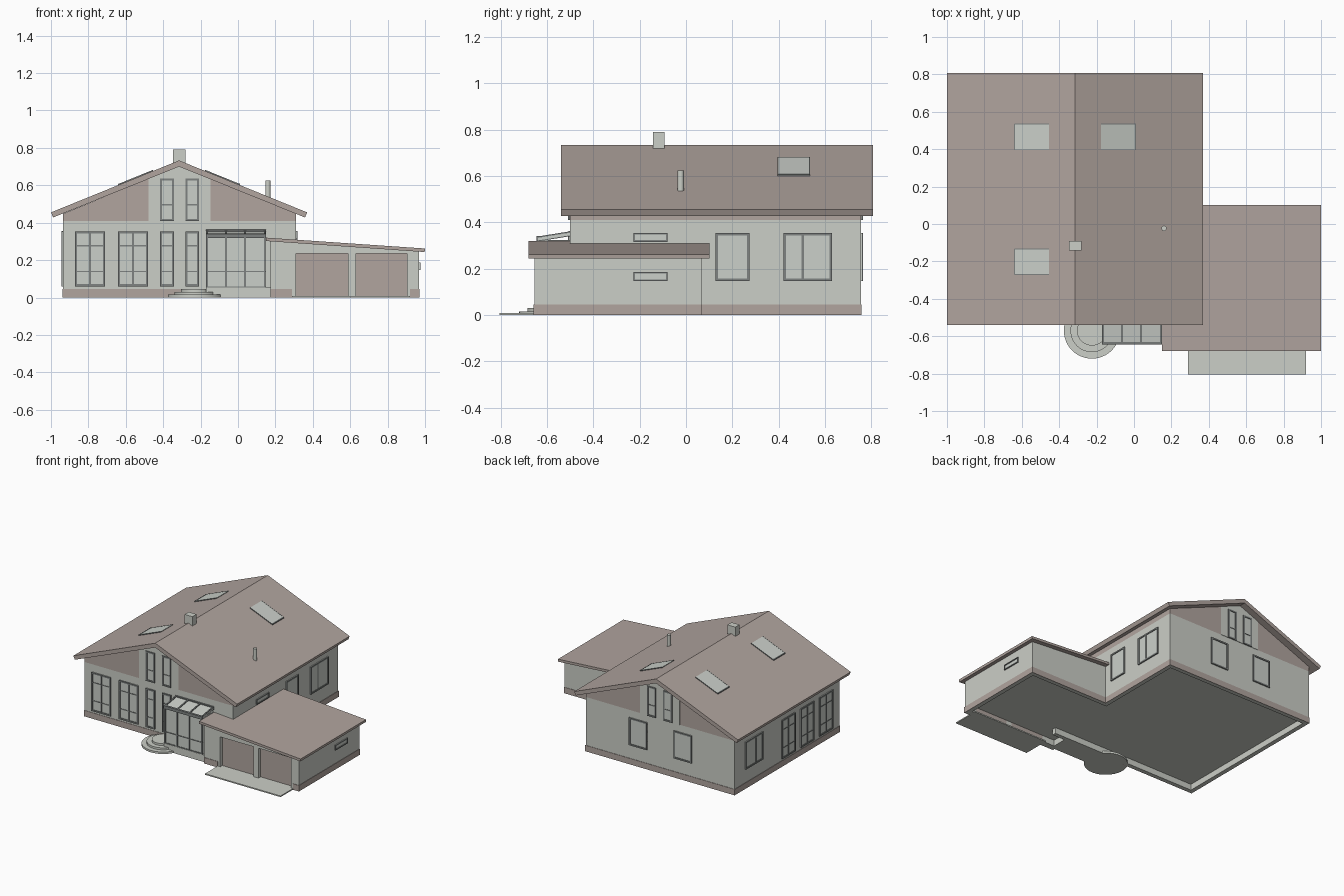
import bpy, bmesh, math
from mathutils import Vector

if "Cube" in bpy.data.objects:
    bpy.data.objects.remove(bpy.data.objects["Cube"])


def material(name, rgb):
    m = bpy.data.materials.new(name)
    m.diffuse_color = (*rgb, 1)
    m.use_nodes = True
    m.node_tree.nodes["Principled BSDF"].inputs["Base Color"].default_value = m.diffuse_color
    return m


LIGHT = material("light_plaster", (0.60, 0.62, 0.57))
BROWN = material("brown_cladding", (0.44, 0.375, 0.345))
DARK = material("dark_frame", (0.21, 0.225, 0.22))
GLASS = material("pale_glass", (0.60, 0.63, 0.59))
MATS = [LIGHT, BROWN, DARK, GLASS]


def finish(name, bm):
    bmesh.ops.recalc_face_normals(bm, faces=bm.faces)
    me = bpy.data.meshes.new(name)
    bm.to_mesh(me)
    bm.free()
    for m in MATS:
        me.materials.append(m)
    ob = bpy.data.objects.new(name, me)
    bpy.context.collection.objects.link(ob)
    return ob


def add_box(bm, x, y, z, mat, place=lambda p: p):
    v = [bm.verts.new(place(Vector((a, b, c)))) for a in x for b in y for c in z]
    for f in ((0, 1, 3, 2), (4, 6, 7, 5), (0, 4, 5, 1), (2, 3, 7, 6), (0, 2, 6, 4), (1, 5, 7, 3)):
        bm.faces.new([v[i] for i in f]).material_index = MATS.index(mat)


def box(name, x, y, z, mat):
    bm = bmesh.new()
    add_box(bm, x, y, z, mat)
    return finish(name, bm)


def prism(name, profile, y0, y1, mat):
    """Extrude an (x, z) outline along y."""
    bm = bmesh.new()
    rings = [[bm.verts.new((x, y, z)) for x, z in profile] for y in (y0, y1)]
    n = len(profile)
    bm.faces.new(rings[0])
    bm.faces.new(rings[1])
    for i in range(n):
        j = (i + 1) % n
        bm.faces.new((rings[0][i], rings[0][j], rings[1][j], rings[1][i]))
    for f in bm.faces:
        f.material_index = MATS.index(mat)
    return finish(name, bm)


def cylinder(name, x, y, z0, z1, r, mat, n):
    bm = bmesh.new()
    bmesh.ops.create_cone(bm, cap_ends=True, segments=n, radius1=r, radius2=r, depth=z1 - z0)
    bmesh.ops.translate(bm, verts=bm.verts, vec=(x, y, (z0 + z1) / 2))
    for f in bm.faces:
        f.material_index = MATS.index(mat)
        f.smooth = abs(f.normal.z) < 0.5
    ob = finish(name, bm)
    for e in ob.data.edges:
        a, b = (ob.data.vertices[i].co.z for i in e.vertices)
        e.use_edge_sharp = abs(a - b) < 1e-5
    return ob


# main house limits
X0, X1, Y0, Y1 = -0.935, 0.31, -0.50, 0.755
GX0, GX1, GY0, GY1 = 0.175, 0.968, -0.655, 0.067
RIDGE = -0.315
PLINTH = 0.045

# wall frames: (u, outward distance, z) -> world
WALLS = {
    "front": lambda p: Vector((p.x, Y0 - p.y, p.z)),
    "back": lambda p: Vector((p.x, Y1 + p.y, p.z)),
    "left": lambda p: Vector((X0 - p.y, p.x, p.z)),
    "right": lambda p: Vector((X1 + p.y, p.x, p.z)),
    "garage": lambda p: Vector((GX1 + p.y, p.x, p.z)),
}


def window(name, wall, u, z, cols=(), rows=(), t=0.011):
    """Pane with outer frame, plus bars at fractional columns and rows."""
    bm = bmesh.new()
    place = WALLS[wall]
    (u0, u1), (z0, z1) = u, z
    add_box(bm, u, (-0.01, 0.004), z, GLASS, place)
    for a in (u0, u1 - t):
        add_box(bm, (a, a + t), (-0.01, 0.009), z, DARK, place)
    for b in (z0, z1 - t):
        add_box(bm, (u0 + t, u1 - t), (-0.01, 0.009), (b, b + t), DARK, place)
    for c in cols:
        m = u0 + c * (u1 - u0)
        add_box(bm, (m - 0.005, m + 0.005), (-0.01, 0.008), (z0 + t, z1 - t), DARK, place)
    for r in rows:
        m = z0 + r * (z1 - z0)
        add_box(bm, (u0 + t, u1 - t), (-0.01, 0.007), (m - 0.003, m + 0.003), DARK, place)
    return finish(name, bm)


# main walls and gables
box("main_walls", (X0, X1), (Y0, Y1), (PLINTH, 0.41), LIGHT)
prism("gable_cladding", [(X0, 0.41), (X1, 0.41), (X1, 0.448), (RIDGE, 0.702), (X0, 0.448)], Y0, Y1, BROWN)
centre = [(-0.478, 0.41), (-0.146, 0.41), (-0.146, 0.633), (RIDGE, 0.702), (-0.478, 0.635)]
prism("front_gable_panel", centre, Y0 - 0.003, Y0 + 0.01, LIGHT)
prism("back_gable_panel", centre, Y1 - 0.01, Y1 + 0.003, LIGHT)

# main roof
prism("main_roof", [(-1, 0.455), (RIDGE, 0.733), (0.37, 0.455), (0.358, 0.428), (RIDGE, 0.70), (-0.988, 0.428)],
      -0.54, 0.807, BROWN)

# garage: body behind recessed doors, front piers and lintel, lean-to roof
garage_top = lambda x: 0.303 - (x - 0.15) * 0.0682
prism("garage_body", [(GX0, PLINTH), (GX1, PLINTH), (GX1, garage_top(GX1)), (GX0, garage_top(GX0))],
      -0.62, GY1, LIGHT)
prism("garage_lintel", [(GX0, 0.235), (GX1, 0.235), (GX1, garage_top(GX1)), (GX0, garage_top(GX0))],
      GY0, -0.615, LIGHT)
for i, (a, b) in enumerate(((GX0, 0.31), (0.588, 0.63), (0.904, GX1))):
    box(f"garage_pier_{i}", (a, b), (GY0, -0.61), (0, 0.24), LIGHT)
for i, (a, b) in enumerate(((0.31, 0.588), (0.63, 0.904))):
    box(f"garage_door_{i}", (a, b), (-0.63, -0.61), (0.005, 0.236), BROWN)
prism("garage_roof", [(0.15, 0.32), (1.0, 0.262), (0.998, 0.243), (0.15, 0.302)], -0.68, 0.102, BROWN)
box("driveway", (0.288, 0.92), (-0.805, -0.60), (0, 0.009), LIGHT)

# plinth: hollow light foundation with thin brown facing
T, F = 0.03, 0.003
bm = bmesh.new()
for x, y in (((X0, X0 + T), (Y0, Y1)), ((X1 - T, X1), (GY1, Y1)), ((X0, X1), (Y1 - T, Y1)), ((X0, X1), (Y0, Y0 + T)),
             ((GX1 - T, GX1), (GY0, GY1)), ((X1 - T, GX1), (GY1 - T, GY1)), ((GX0, GX0 + T), (GY0, Y0))):
    add_box(bm, x, y, (0, PLINTH), LIGHT)
finish("foundation", bm)
bm = bmesh.new()
for x, y in (((X0 - F, X0), (Y0 - F, Y1 + F)), ((X1, X1 + F), (GY1, Y1 + F)), ((X0, X1), (Y1, Y1 + F)),
             ((X0, -0.17), (Y0 - F, Y0)), ((GX1, GX1 + F), (GY0 - F, GY1 + F)), ((X1, GX1), (GY1, GY1 + F)),
             ((GX0, 0.29), (GY0 - F, GY0)), ((0.92, GX1), (GY0 - F, GY0))):
    add_box(bm, x, y, (0, PLINTH), BROWN)
finish("plinth_facing", bm)

# front windows
for i, a in enumerate((-0.872, -0.642)):
    window(f"front_wide_window_{i}", "front", (a, a + 0.161), (0.06, 0.353), (0.5,), (0.27, 0.74))
NARROW = ((-0.417, -0.342), (-0.281, -0.208))
for i, u in enumerate(NARROW):
    window(f"front_narrow_window_{i}", "front", u, (0.06, 0.353), (), (0.27, 0.74))
    for side in ("front", "back"):
        window(f"{side}_gable_window_{i}", side, u, (0.41, 0.636), (), (0.38,))

# side and back windows
for i, u in enumerate(((-0.205, -0.055), (-0.58, -0.43))):
    window(f"back_window_{i}", "back", u, (0.147, 0.355))
window("right_window", "right", (0.128, 0.275), (0.147, 0.355))
window("right_double_window", "right", (0.42, 0.63), (0.147, 0.355), (0.4,))
window("right_slit_window", "right", (-0.227, -0.08), (0.316, 0.355), t=0.007)
window("garage_slit_window", "garage", (-0.227, -0.08), (0.147, 0.186), t=0.007)
window("left_double_window", "left", (0.42, 0.63), (0.147, 0.355), (0.4,))
for i, c in enumerate((0.115, -0.11, -0.335)):
    window(f"left_wide_window_{i}", "left", (c - 0.08, c + 0.08), (0.06, 0.353), (0.5,), (0.27, 0.74))

# glazed porch: slab, glass body, frame bars and sloping roof
PX, PY = (-0.17, 0.15), -0.64
box("porch_slab", (PX[0], GX0), (PY, Y0), (0, 0.053), LIGHT)
box("porch_glass", (PX[0] + 0.006, PX[1] - 0.004), (PY + 0.006, Y0), (0.053, 0.325), GLASS)
bm = bmesh.new()
slope = lambda p: Vector((p.x, p.y, p.z + (p.y - PY) * 0.16))
add_box(bm, PX, (PY, Y0), (0.322, 0.333), GLASS, slope)
for y in ((PY - 0.005, PY + 0.008), (Y0 - 0.008, Y0)):
    add_box(bm, PX, y, (0.318, 0.341), DARK, slope)
for x in (-0.165, -0.064, 0.037, 0.143):
    add_box(bm, (x - 0.005, x + 0.005), (PY, Y0), (0.318, 0.339), DARK, slope)
    add_box(bm, (x - 0.005, x + 0.005), (PY, PY + 0.01), (0.053, 0.33), DARK)
for z in (0.056, 0.14):
    add_box(bm, PX, (PY + 0.002, PY + 0.01), (z - 0.003, z + 0.003), DARK)
    add_box(bm, (PX[0], PX[0] + 0.01), (PY, Y0), (z - 0.003, z + 0.003), DARK)
finish("porch_frame", bm)

# round entrance steps
for i, r in enumerate((0.15, 0.115, 0.08)):
    cylinder(f"step_{i}", -0.225, -0.57, 0, 0.015 * (i + 1), r, LIGHT, 48)

# chimney and flue pipe
box("chimney", (-0.348, -0.282), (-0.142, -0.092), (0.68, 0.79), LIGHT)
cylinder("flue_pipe", 0.16, -0.023, 0.50, 0.625, 0.014, LIGHT, 20)

# skylights lying on the roof slopes
for i, (side, y0) in enumerate(((-1, 0.397), (-1, -0.27), (1, 0.397))):
    bm = bmesh.new()
    on_roof = lambda p: Vector((RIDGE + side * p.x, p.y, 0.733 - 0.406 * p.x + p.z))
    add_box(bm, (0.139, 0.325), (y0, y0 + 0.137), (-0.01, 0.005), GLASS, on_roof)
    add_box(bm, (0.320, 0.327), (y0, y0 + 0.137), (-0.01, 0.007), DARK, on_roof)
    for y in (y0 - 0.002, y0 + 0.135):
        add_box(bm, (0.139, 0.325), (y, y + 0.004), (-0.01, 0.006), DARK, on_roof)
    finish(f"skylight_{i}", bm)
